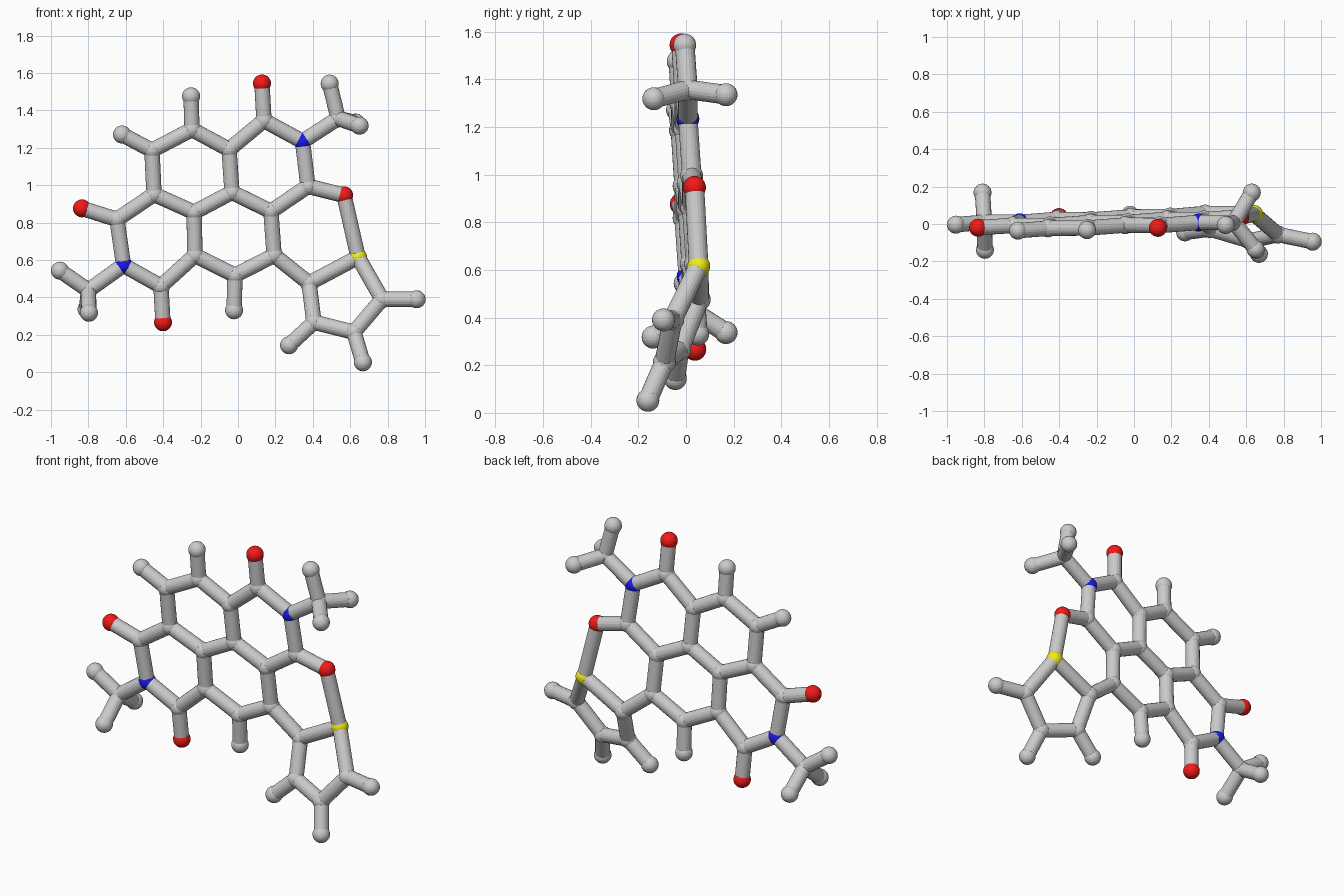
import bpy, bmesh
from mathutils import Vector, Matrix

if "Cube" in bpy.data.objects:
    bpy.data.objects.remove(bpy.data.objects["Cube"])

R_ATOM, R_BOND = 0.048, 0.041


def core(x, z):            # slightly tilted plane of the fused rings
    return Vector((x, 0.071 + 0.0425 * x - 0.063 * z, z))


def ring(x, z):            # twisted plane of the five-sided side ring
    return Vector((x, -0.042 - 0.206 * x + 0.37 * z, z))


carbon = {
    # fused six-sided rings
    'a1': core(-.048, 1.191), 'a2': core(-.246, 1.298), 'a3': core(-.46, 1.186),
    'a4': core(-.449, .951), 'a5': core(-.235, .855), 'a6': core(-.032, .962),
    'a7': core(.176, .86), 'a8': core(.193, .625), 'a9': core(-.016, .518),
    'a10': core(-.23, .625),
    # carbons carrying oxygen
    'k1': core(.139, 1.346), 'k2': core(.374, .994),
    'k3': core(-.647, .817), 'k4': core(-.412, .46),
    # end groups
    'm1': core(.535, 1.357), 'm2': core(-.80, .438),
    # side ring
    't2': ring(.38, .476), 't3': ring(.406, .267),
    't4': ring(.62, .214), 't5': ring(.77, .39),
}
hydrogen = {
    'h2': core(-.251, 1.475), 'h3': core(-.62, 1.271), 'h9': core(-.021, .331),
    'ht3': ring(.273, .144), 'ht4': ring(.668, .053), 'ht5': ring(.955, .39),
    'p1': core(.49, 1.543), 'p2': Vector((.65, -.135, 1.318)), 'p3': Vector((.63, .168, 1.335)),
    'q1': core(-.952, .543), 'q2': Vector((-.797, -.138, .318)), 'q3': Vector((-.81, .168, .337)),
}
oxygen = {'o1': core(.128, 1.544), 'o2': core(.567, .946),
          'o3': core(-.834, .876), 'o4': core(-.401, .267)}
nitrogen = {'n1': core(.345, 1.234), 'n2': core(-.612, .572)}
sulfur = {'s': ring(.642, .615)}

# chains of joined atoms
chains = """a1 a2 a3 a4 a5 a6 a1|a6 a7 a8 a9 a10 a5|a1 k1 n1 k2 a7|a4 k3 n2 k4 a10
k1 o1|k2 o2 s|k3 o3|k4 o4|n1 m1 p1|n2 m2 q1|p2 m1 p3|q2 m2 q3
a2 h2|a3 h3|a9 h9|a8 t2 t3 t4 t5 s t2|t3 ht3|t4 ht4|t5 ht5"""


def finish(name, bm, colour=None):
    mesh = bpy.data.meshes.new(name)
    bm.to_mesh(mesh)
    bm.free()
    ob = bpy.data.objects.new(name, mesh)
    bpy.context.collection.objects.link(ob)
    if colour:
        mat = bpy.data.materials.new(name + "_colour")
        mat.diffuse_color = colour
        mat.use_nodes = True
        mat.node_tree.nodes["Principled BSDF"].inputs["Base Color"].default_value = mat.diffuse_color
        mesh.materials.append(mat)


def balls(name, atoms, colour=None):
    bm = bmesh.new()
    for p in atoms.values():
        bmesh.ops.create_uvsphere(bm, u_segments=24, v_segments=16, radius=R_ATOM,
                                  matrix=Matrix.Translation(p))
    finish(name, bm, colour)


# atoms
balls("carbon_atoms", carbon)
balls("hydrogen_atoms", hydrogen)
balls("oxygen_atoms", oxygen, (0.9, 0.01, 0.01, 1))
balls("nitrogen_atoms", nitrogen, (0.01, 0.01, 0.85, 1))
balls("sulfur_atom", sulfur, (0.9, 0.85, 0.01, 1))

# bonds
atoms = {**carbon, **hydrogen, **oxygen, **nitrogen, **sulfur}
bm = bmesh.new()
for chain in chains.replace("\n", "|").split("|"):
    names = chain.split()
    for a, b in zip(names, names[1:]):
        p, q = atoms[a], atoms[b]
        d = q - p
        m = Matrix.Translation((p + q) / 2) @ d.to_track_quat('Z', 'Y').to_matrix().to_4x4()
        bmesh.ops.create_cone(bm, cap_ends=True, segments=20, radius1=R_BOND,
                              radius2=R_BOND, depth=d.length, matrix=m)
finish("bonds", bm)
